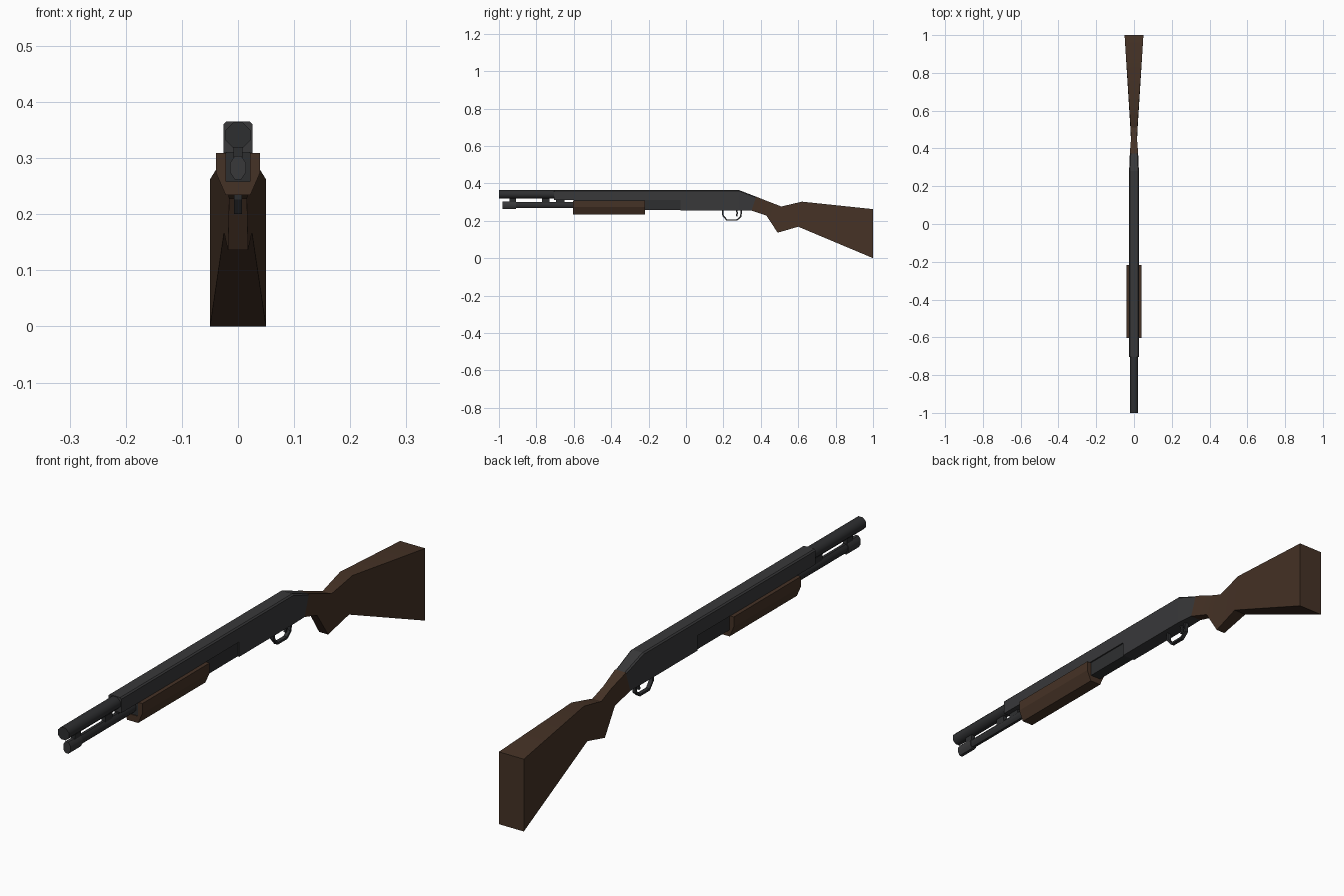
import bpy, bmesh, math

if "Cube" in bpy.data.objects:
    bpy.data.objects.remove(bpy.data.objects["Cube"])


def mat(name, r, g, b):
    m = bpy.data.materials.new(name)
    m.diffuse_color = (r, g, b, 1)
    m.use_nodes = True
    m.node_tree.nodes["Principled BSDF"].inputs["Base Color"].default_value = m.diffuse_color
    return m


GUNMETAL = mat("gunmetal", 0.040, 0.040, 0.042)
STEEL = mat("dark steel", 0.027, 0.028, 0.030)
WOOD = mat("walnut wood", 0.060, 0.032, 0.019)


def skin(name, rings, material, smooth=0):
    """Join a row of closed rings with quads and cap both ends."""
    bm = bmesh.new()
    rows = [[bm.verts.new(p) for p in ring] for ring in rings]
    n = len(rows[0])
    for a, b in zip(rows, rows[1:]):
        for i in range(n):
            j = (i + 1) % n
            bm.faces.new((a[i], a[j], b[j], b[i]))
    bm.faces.new(rows[0])
    bm.faces.new(rows[-1])
    bmesh.ops.recalc_face_normals(bm, faces=bm.faces)
    me = bpy.data.meshes.new(name)
    bm.to_mesh(me)
    bm.free()
    me.materials.append(material)
    ob = bpy.data.objects.new(name, me)
    bpy.context.collection.objects.link(ob)
    if smooth:
        bpy.ops.object.select_all(action='DESELECT')
        ob.select_set(True)
        bpy.context.view_layer.objects.active = ob
        bpy.ops.object.shade_smooth_by_angle(angle=math.radians(smooth))
    return ob


def section(yt, zt, yb, zb, w, c=0.0):
    """Slanted rectangle, top edge to bottom edge, with chamfered top corners."""
    pts = [(-w, yb, zb), (w, yb, zb)]
    if c:
        return pts + [(w, yt, zt - c), (w - c, yt, zt), (c - w, yt, zt), (-w, yt, zt - c)]
    return pts + [(w, yt, zt), (-w, yt, zt)]


def box(name, y0, y1, z0, z1, w, material, c=0.0):
    return skin(name, [section(y, z1, y, z0, w, c) for y in (y0, y1)], material)


def tube(name, y0, y1, z, rx, rz, sides, material):
    """Faceted tube along y with a flat top; radii are to the flats."""
    k = 1 / math.cos(math.pi / sides)
    rings = []
    for y in (y0, y1):
        rings.append([(rx * k * math.cos(math.tau * (i + .5) / sides), y,
                       z + rz * k * math.sin(math.tau * (i + .5) / sides))
                      for i in range(sides)])
    return skin(name, rings, material, 50)


def wire(name, path, r, w, material):
    """Flat bar following a path in the yz plane."""
    rings = []
    for i, (y, z) in enumerate(path):
        a, b = path[max(i - 1, 0)], path[min(i + 1, len(path) - 1)]
        dy, dz = b[0] - a[0], b[1] - a[1]
        l = math.hypot(dy, dz)
        ny, nz = -dz / l * r, dy / l * r
        rings.append([(-w, y + ny, z + nz), (w, y + ny, z + nz),
                      (w, y - ny, z - nz), (-w, y - ny, z - nz)])
    return skin(name, rings, material)


# Barrel and the housing over it
tube("barrel", -1.0, -0.65, 0.341, 0.022, 0.022, 8, STEEL)
box("upper_housing", -0.705, -0.03, 0.31, 0.365, 0.026, GUNMETAL, 0.005)

# Receiver, tapering down into the grip
skin("receiver", [section(-0.03, 0.365, -0.03, 0.256, 0.026, 0.005),
                  section(0.28, 0.365, 0.28, 0.256, 0.026, 0.005),
                  section(0.374, 0.329, 0.35, 0.254, 0.022, 0.005)], GUNMETAL)
box("loading_block", -0.6, -0.03, 0.257, 0.31, 0.021, STEEL)

# Magazine tube, end cap and the brackets holding it to the barrel
tube("magazine_tube", -0.93, -0.58, 0.284, 0.012, 0.016, 8, STEEL)
tube("magazine_cap", -0.98, -0.91, 0.283, 0.014, 0.021, 8, GUNMETAL)
for i, (y0, y1) in enumerate([(-0.945, -0.91), (-0.77, -0.73), (-0.695, -0.65)]):
    box(f"bracket_{i + 1}", y0, y1, 0.294, 0.326, 0.008, STEEL)

# Wooden sliding fore-end with chamfered underside
half = [(0.022, 0.234), (0.039, 0.273), (0.039, 0.309), (0.021, 0.309), (0.021, 0.258)]
outline = half + [(-x, z) for x, z in reversed(half)]
skin("fore_end", [[(x, y, z) for x, z in outline] for y in (-0.603, -0.218)], WOOD)

# Wooden stock: neck, grip, comb and butt
skin("stock", [section(0.374, 0.329, 0.35, 0.254, 0.022),
               section(0.45, 0.299, 0.43, 0.228, 0.016),
               section(0.51, 0.276, 0.49, 0.136, 0.018),
               section(0.62, 0.302, 0.60, 0.168, 0.025),
               section(1.0, 0.262, 1.0, 0.0, 0.05)], WOOD, 30)

# Trigger guard and trigger
wire("trigger_guard", [(0.195, 0.260), (0.198, 0.228), (0.218, 0.204), (0.272, 0.204),
                       (0.293, 0.222), (0.296, 0.260)], 0.004, 0.007, STEEL)
wire("trigger", [(0.268, 0.260), (0.274, 0.242), (0.270, 0.224)], 0.004, 0.004, STEEL)
